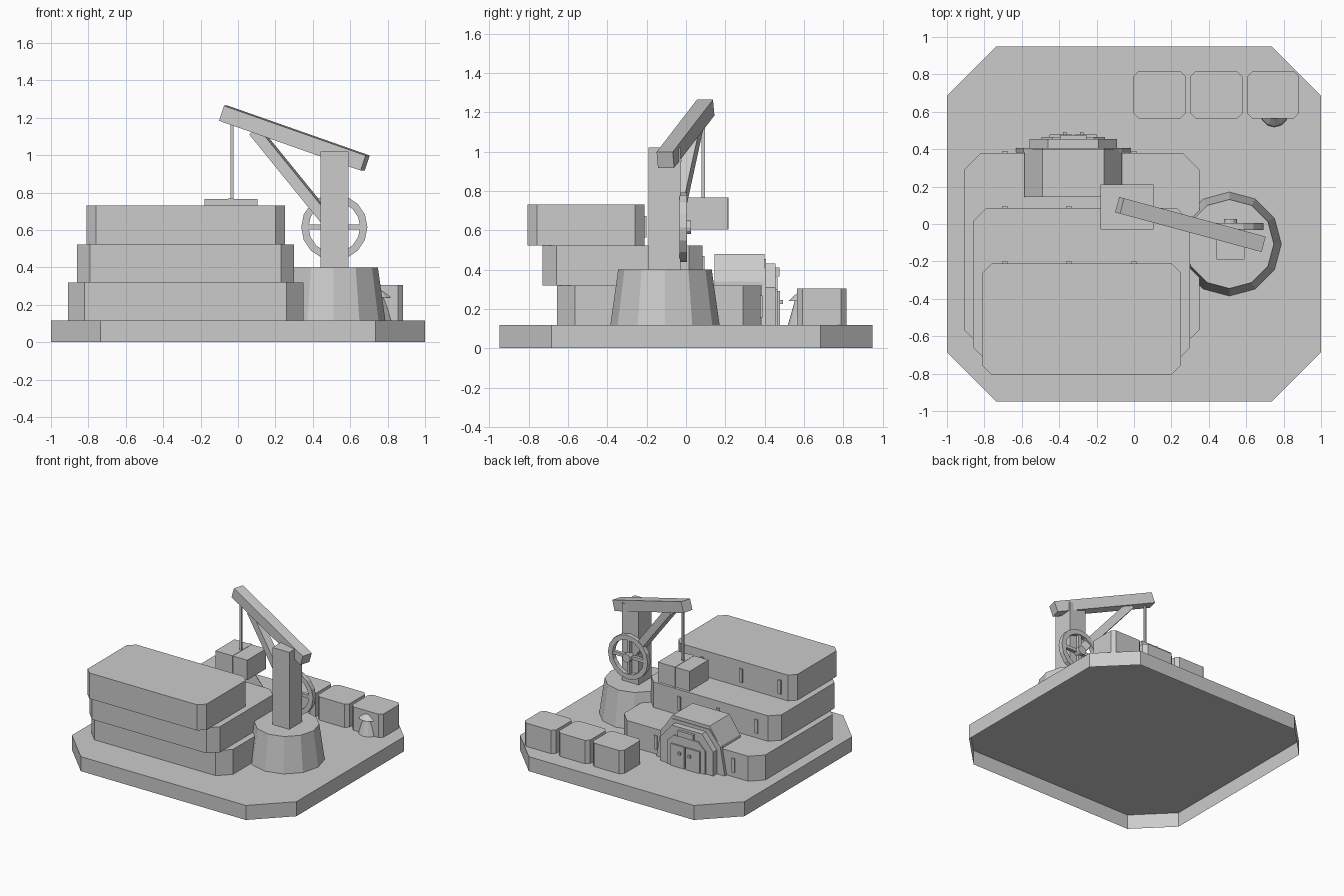
import bpy, bmesh
from math import cos, sin, pi
from mathutils import Matrix, Vector

if "Cube" in bpy.data.objects:
    bpy.data.objects.remove(bpy.data.objects["Cube"], do_unlink=True)

stone = bpy.data.materials.new("plain_grey")
stone.use_nodes = True
stone.diffuse_color = (0.6, 0.6, 0.6, 1)
stone.node_tree.nodes["Principled BSDF"].inputs["Base Color"].default_value = (0.6, 0.6, 0.6, 1)


def finish(name, bm):
    bmesh.ops.recalc_face_normals(bm, faces=bm.faces[:])
    mesh = bpy.data.meshes.new(name)
    bm.to_mesh(mesh)
    bm.free()
    mesh.materials.append(stone)
    obj = bpy.data.objects.new(name, mesh)
    bpy.context.collection.objects.link(obj)
    return obj


def loft(name, loops, ring=False, floor=True):
    """Skin a stack of equal loops; cap the ends, or join last to first."""
    bm = bmesh.new()
    rings = [[bm.verts.new(p) for p in loop] for loop in loops]
    n = len(rings[0])
    pairs = list(zip(rings, rings[1:]))
    if ring:
        pairs.append((rings[-1], rings[0]))
    else:
        bm.faces.new(rings[-1])
        if floor:
            bm.faces.new(rings[0])
    for a, b in pairs:
        for i in range(n):
            j = (i + 1) % n
            bm.faces.new((a[i], a[j], b[j], b[i]))
    return finish(name, bm)


def slab(name, x0, x1, y0, y1, z0, z1, c, floor=True):
    """Block with cut vertical corners, optionally open underneath."""
    plan = [(x0 + c, y0), (x1 - c, y0), (x1, y0 + c), (x1, y1 - c),
            (x1 - c, y1), (x0 + c, y1), (x0, y1 - c), (x0, y0 + c)]
    return loft(name, [[(x, y, z) for x, y in plan] for z in (z0, z1)], floor=floor)


def box(name, x0, x1, y0, y1, z0, z1):
    bm = bmesh.new()
    m = Matrix.Translation(((x0 + x1) / 2, (y0 + y1) / 2, (z0 + z1) / 2)) @ \
        Matrix.Diagonal((x1 - x0, y1 - y0, z1 - z0, 1))
    bmesh.ops.create_cube(bm, size=1, matrix=m)
    return finish(name, bm)


def bar(name, a, b, w):
    """Square bar between two points, its sides kept upright."""
    a, b = Vector(a), Vector(b)
    d = (b - a).normalized()
    side = Vector((0, 0, 1)).cross(d).normalized()
    rot = Matrix((d, side, d.cross(side))).transposed().to_4x4()
    bm = bmesh.new()
    bmesh.ops.create_cube(bm, size=1, matrix=Matrix.Translation((a + b) / 2) @ rot
                          @ Matrix.Diagonal(((b - a).length, w, w, 1)))
    return finish(name, bm)


def circle(cx, cy, r, z, n):
    return [(cx + r * cos(2 * pi * i / n), cy + r * sin(2 * pi * i / n), z) for i in range(n)]


def arch(name, half, shoulder, top_half, top, y0, y1, foot=None):
    """Gate section: upright sides, sloped shoulders, flat top."""
    cx, z0 = -0.325, ground
    foot = foot or half
    prof = [(-foot, z0), (foot, z0), (half, shoulder), (top_half, top),
            (-top_half, top), (-half, shoulder)]
    return loft(name, [[(cx + x, y, z) for x, z in prof] for y in (y0, y1)])


# Hollow ground plate and stepped building
ground = 0.117
slab("base_plate", -1, 1, -0.95, 0.95, 0, ground, 0.265, floor=False)
tiers = (("lower", -0.91, 0.35, -0.655, 0.38, ground, 0.318, 0.09),
         ("middle", -0.86, 0.30, -0.73, 0.085, 0.318, 0.523, 0.07),
         ("upper", -0.81, 0.25, -0.807, -0.21, 0.523, 0.73, 0.05))
for label, x0, x1, y0, y1, z0, z1, c in tiers:
    slab(label + "_tier", x0, x1, y0, y1, z0, z1, c, floor=z0 > ground)
    for i, x in enumerate((-0.69, -0.347, 0)):
        box(f"{label}_window_{i}", x - 0.013, x + 0.013, y1 - 0.01, y1 + 0.01,
            z0 + 0.04, z0 + 0.15)

# Gatehouse on the back
arch("gate_body", 0.26, 0.34, 0.165, 0.48, 0.145, 0.40)
arch("gate_surround", 0.265, 0.34, 0.165, 0.455, 0.382, 0.406, 0.305)
arch("gate_front", 0.235, 0.31, 0.135, 0.43, 0.40, 0.455)
arch("gate_panel", 0.17, 0.30, 0.11, 0.36, 0.45, 0.465)
for s, side in ((-1, "right"), (1, "left")):
    xs = sorted((-0.325 + s * 0.006, -0.325 + s * 0.128))
    box(side + "_door", *xs, 0.46, 0.478, ground, 0.292)
    x = -0.325 + s * 0.045
    box(side + "_door_knob", x - 0.01, x + 0.01, 0.47, 0.493, 0.225, 0.245)
box("gate_plaque", -0.395, -0.255, 0.45, 0.475, 0.365, 0.41)

# Crane tower and jib
loft("tower_base", [circle(0.51, -0.107, 0.278, ground, 12),
                    circle(0.51, -0.107, 0.238, 0.40, 12)], floor=False)
box("crane_post", 0.44, 0.59, -0.19, -0.027, 0.40, 1.02)
bar("crane_jib", (-0.077, 0.10, 1.224), (0.68, -0.105, 0.958), 0.085)
bar("crane_strut", (0.09, 0.052, 1.13), (0.50, -0.058, 0.625), 0.06)

# Hanging load
box("crane_cable", -0.041, -0.025, 0.08, 0.096, 0.76, 1.19)
box("hanging_crate", -0.18, 0.103, -0.03, 0.212, 0.605, 0.766)
box("crate_strap", -0.053, -0.025, -0.032, 0.215, 0.603, 0.768)

# Hand wheel behind the post
wx, wz = 0.515, 0.615
rim = []
for r, y in ((0.177, -0.033), (0.177, 0.005), (0.138, 0.005), (0.138, -0.033)):
    rim.append([(x, y, z) for x, z, _ in circle(wx, wz, r, 0, 16)])
loft("wheel_rim", rim, ring=True)
box("wheel_spoke_across", wx - 0.15, wx + 0.15, -0.027, -0.001, wz - 0.013, wz + 0.013)
box("wheel_spoke_upright", wx - 0.013, wx + 0.013, -0.027, -0.001, wz - 0.15, wz + 0.15)
loft("wheel_hub", [[(x, y, z) for x, z, _ in circle(wx, wz, 0.035, 0, 12)]
                   for y in (-0.04, 0.026)])

# Crates along the back edge
for i in range(3):
    x = -0.003 + 0.304 * i
    slab(f"crate_{i}", x, x + 0.278, 0.565, 0.816, ground, 0.305, 0.027)

# Small hooded lamp beside the last crate
lx, ly = 0.75, 0.593
loft("lamp_body", [circle(lx, ly, 0.075, ground, 12), circle(lx, ly, 0.04, 0.24, 12)])
loft("lamp_hood", [circle(lx, ly, 0.072, 0.24, 12), circle(lx, ly, 0.012, 0.295, 12)])
